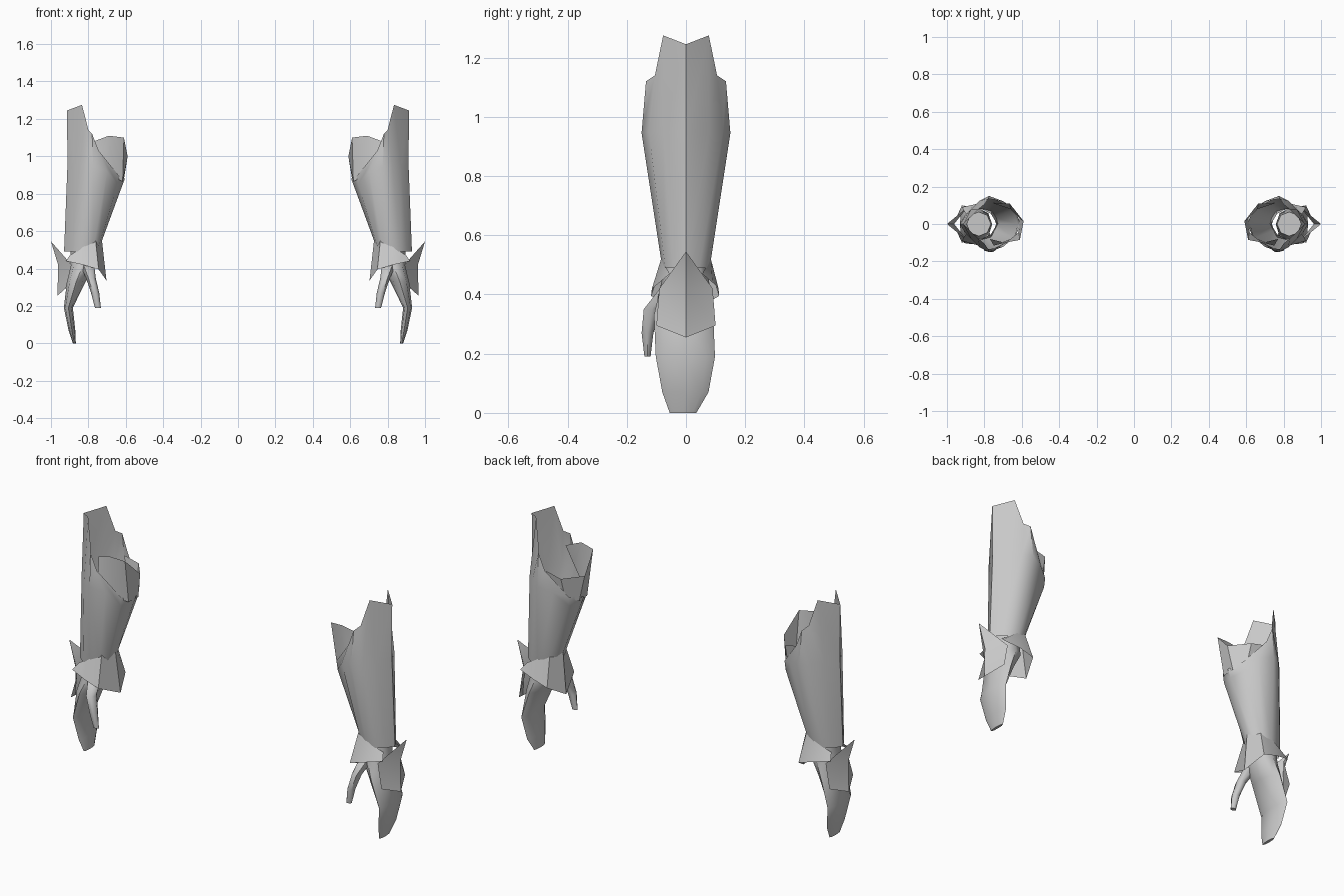
import bpy, bmesh, math
from mathutils import Vector

if "Cube" in bpy.data.objects:
    bpy.data.objects.remove(bpy.data.objects["Cube"])

steel = bpy.data.materials.new("plain_grey")
steel.diffuse_color = (0.58, 0.58, 0.58, 1)
steel.use_nodes = True
steel.node_tree.nodes["Principled BSDF"].inputs["Base Color"].default_value = steel.diffuse_color


def mirror_y(half):
    """Close a half profile (first and last point on y = 0) into a loop."""
    return half + [(x, -y, z) for x, y, z in half[-2:0:-1]]


def loft(name, rings, closed=True, cap_start=False, cap_end=False, angle=40):
    """Skin rings of equal length, then mirror to the other arm."""
    bm = bmesh.new()
    rows = [[bm.verts.new(p) for p in r] for r in rings]
    n = len(rows[0])
    for a, b in zip(rows, rows[1:]):
        for i in range(n if closed else n - 1):
            j = (i + 1) % n
            bm.faces.new((a[i], a[j], b[j], b[i]))
    if cap_start:
        bm.faces.new(rows[0])
    if cap_end:
        bm.faces.new(rows[-1])
    bmesh.ops.remove_doubles(bm, verts=bm.verts, dist=0.0005)
    bmesh.ops.recalc_face_normals(bm, faces=bm.faces)
    # open plates: turn faces away from the arm's centre line
    if not closed:
        s = sum(f.normal.dot(f.calc_center_median() - Vector((0.8, 0, 0.6))) for f in bm.faces)
        if s < 0:
            bmesh.ops.reverse_faces(bm, faces=bm.faces)
    me = bpy.data.meshes.new(name)
    bm.to_mesh(me)
    bm.free()
    me.materials.append(steel)
    ob = bpy.data.objects.new(name, me)
    bpy.context.collection.objects.link(ob)
    bpy.ops.object.select_all(action='DESELECT')
    ob.select_set(True)
    bpy.context.view_layer.objects.active = ob
    bpy.ops.object.shade_smooth_by_angle(angle=math.radians(angle))
    ob.modifiers.new("other_arm", 'MIRROR').use_mirror_merge = False
    return ob


def ellipse(cx, cy, z, rx, ry, n=8):
    return [(cx + rx * math.cos(2 * math.pi * i / n),
             cy + ry * math.sin(2 * math.pi * i / n), z) for i in range(n)]


# Forearm guard: open tube with a cut rim, high on the outside
wrist = [(.93, 0, .49), (.905, .045, .49), (.87, .07, .49), (.82, .08, .49),
         (.775, .066, .50), (.748, .035, .51), (.738, 0, .52)]
widest = [(.912, 0, .95), (.872, .078, .95), (.825, .125, .95), (.775, .15, .945),
          (.70, .122, .92), (.643, .075, .85), (.622, 0, .835)]
rim = [(.914, 0, 1.245), (.834, .077, 1.275), (.80, .105, 1.14), (.78, .135, 1.12),
       (.745, .13, 1.03), (.64, .08, .90), (.605, 0, .88)]
loft("forearm_guard", [mirror_y(r) for r in (wrist, widest, rim)])

# Elbow plate: curved strip inside the rim, taller at the front
loft("elbow_plate", [
    [(.75, -.115, .98), (.66, -.08, .885), (.617, -.045, .865),
     (.612, .03, .865), (.66, .08, .89), (.75, .115, .98)],
    [(.77, -.08, 1.08), (.69, -.10, 1.11), (.61, -.085, 1.10),
     (.59, .015, 1.0), (.665, .11, 1.0), (.75, .11, 1.02)]], closed=False)

# Wrist cuff: flared skirt pointing down on the inside
loft("wrist_cuff", [
    [(.90, -.055, .47), (.82, -.084, .52), (.765, -.055, .585), (.732, 0, .59),
     (.765, .055, .585), (.82, .084, .52), (.90, .055, .47)],
    [(.92, -.09, .44), (.83, -.115, .42), (.745, -.118, .395), (.703, .01, .335),
     (.745, .112, .395), (.83, .11, .42), (.92, .09, .44)]], closed=False, angle=30)

# Hand guard: pointed plate over the back of the hand
loft("hand_guard", [
    [(1.0, 0, .545)] * 3,
    [(.89, -.09, .42), (.962, 0, .42), (.89, .09, .42)],
    [(.92, -.10, .295), (.965, 0, .255), (.92, .10, .295)]], closed=False, angle=50)

# Mitten hand: z, x centre, y centre, x radius, y radius
loft("hand", [ellipse(x, y, z, rx, ry) for z, x, y, rx, ry in (
    (.52, .83, 0, .065, .065), (.42, .828, -.003, .07, .085), (.33, .865, -.008, .05, .10),
    (.19, .907, -.002, .024, .10), (.07, .888, -.002, .018, .078), (.0, .875, -.01, .008, .045))],
    cap_start=True, cap_end=True, angle=60)

# Thumb
loft("thumb", [ellipse(x, y, z, rx, ry, 6) for z, x, y, rx, ry in (
    (.43, .81, -.05, .04, .035), (.35, .787, -.115, .026, .032),
    (.27, .764, -.13, .022, .023), (.19, .749, -.13, .016, .012))],
    cap_start=True, cap_end=True, angle=60)
